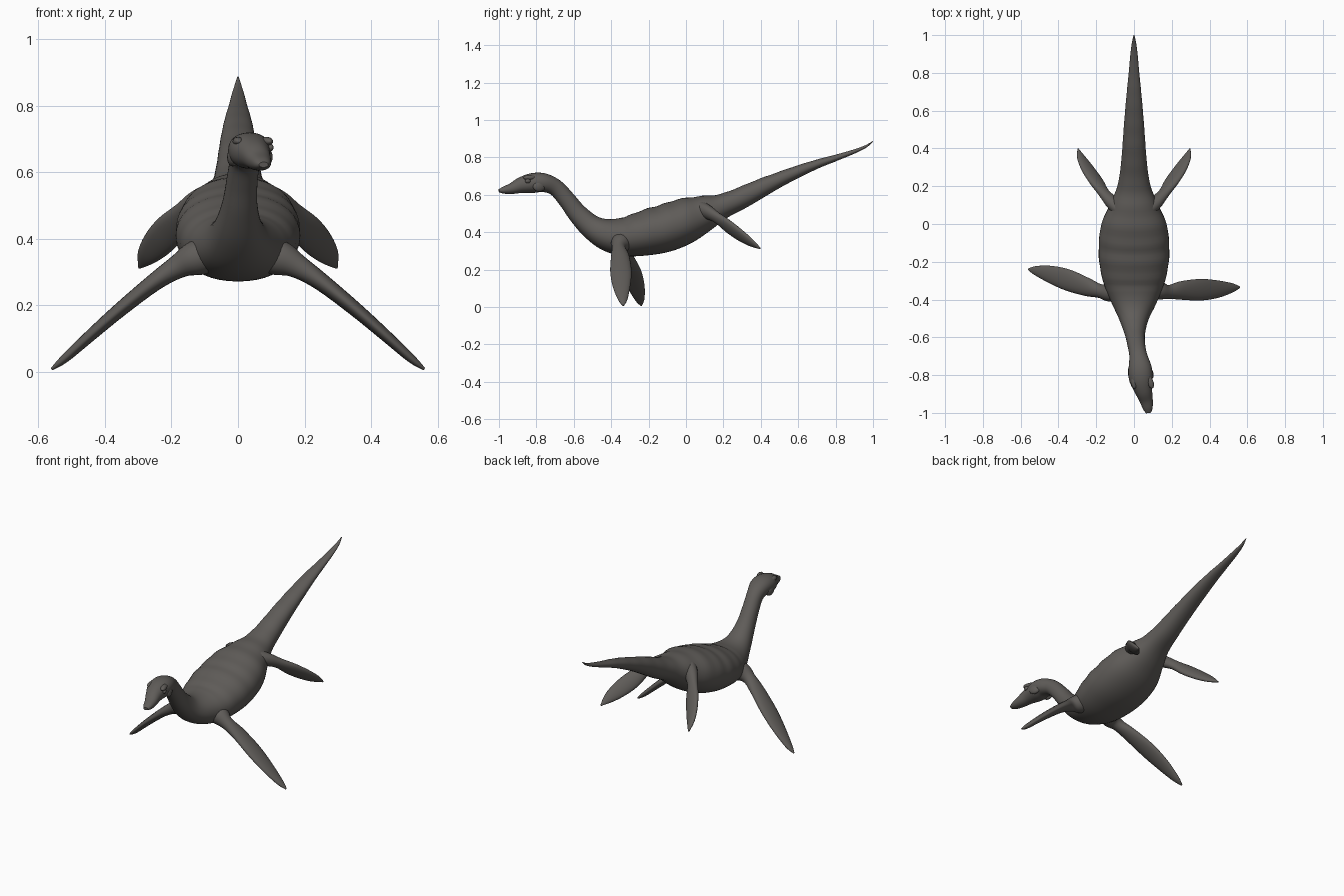
import bpy, bmesh, math
from mathutils import Vector

if "Cube" in bpy.data.objects:
    bpy.data.objects.remove(bpy.data.objects["Cube"])

skin = bpy.data.materials.new("dark warm grey skin")
skin.diffuse_color = (0.115, 0.107, 0.099, 1)
skin.use_nodes = True
skin.node_tree.nodes["Principled BSDF"].inputs["Base Color"].default_value = skin.diffuse_color


def finish(ob):
    ob.data.materials.append(skin)
    bpy.ops.object.select_all(action='DESELECT')
    bpy.context.view_layer.objects.active = ob
    ob.select_set(True)
    bpy.ops.object.shade_smooth_by_angle(angle=math.radians(60))


def spline(rows, steps):
    """Smooth interpolation through rows of numbers."""
    pts = [rows[0]] + rows + [rows[-1]]
    out = []
    for i in range(1, len(pts) - 2):
        for s in range(steps):
            t = s / steps
            out.append([0.5 * (2 * b + (c - a) * t + (2*a - 5*b + 4*c - d) * t*t
                               + (3*b - a - 3*c + d) * t**3)
                        for a, b, c, d in zip(*pts[i - 1:i + 3])])
    out.append(list(rows[-1]))
    return out


def loft(name, rows, chord, sides=32, steps=5, power=1.0, ripple=None):
    """Skin rings (x, y, z, half width, half height) along a curved path."""
    st = spline(rows, steps)
    bm = bmesh.new()
    rings = []
    for i, (x, y, z, a, b) in enumerate(st):
        t = (Vector(st[min(i + 1, len(st) - 1)][:3]) - Vector(st[max(i - 1, 0)][:3])).normalized()
        c = Vector(chord)
        c = (c - t * c.dot(t)).normalized()
        n = t.cross(c)
        if n.z < 0:
            n = -n
        ring = []
        for k in range(sides):
            u = math.tau * k / sides
            cu, su = math.cos(u), math.sin(u)
            f = ripple(y, su) if ripple else 1
            w = math.copysign(abs(cu) ** power, cu) * max(a, .002) * f
            h = math.copysign(abs(su) ** power, su) * max(b, .002) * f
            ring.append(bm.verts.new(Vector((x, y, z)) + c * w + n * h))
        rings.append(ring)
    for r, q in zip(rings, rings[1:]):
        for k in range(sides):
            j = (k + 1) % sides
            bm.faces.new((r[k], r[j], q[j], q[k]))
    bm.faces.new(rings[0])
    bm.faces.new(rings[-1])
    bmesh.ops.recalc_face_normals(bm, faces=bm.faces)
    me = bpy.data.meshes.new(name)
    bm.to_mesh(me)
    bm.free()
    ob = bpy.data.objects.new(name, me)
    bpy.context.collection.objects.link(ob)
    finish(ob)


def skin_folds(y, up):
    """Faint folds across the back and tail base."""
    if -0.35 < y < 0.75 and up > -0.3:
        return 1 + 0.014 * math.sin(y * 62) * (up + 0.3)
    return 1


# Head, neck, trunk and tail as one continuous body
body = [
    (.077, -1.0, .622, .014, .008), (.073, -.975, .625, .026, .019),
    (.064, -.93, .634, .036, .030), (.050, -.88, .652, .047, .043),
    (.037, -.82, .663, .063, .053), (.032, -.76, .665, .061, .050),
    (.022, -.695, .637, .047, .045), (.012, -.636, .572, .047, .047),
    (.005, -.578, .498, .054, .053), (0, -.50, .425, .078, .066),
    (0, -.41, .384, .122, .089), (0, -.31, .378, .162, .107),
    (0, -.20, .400, .184, .123), (0, -.10, .425, .186, .127),
    (0, 0, .463, .172, .121), (0, .10, .502, .128, .096),
    (0, .20, .541, .088, .066), (0, .30, .585, .071, .058),
    (0, .40, .635, .062, .050), (0, .50, .682, .055, .040),
    (0, .60, .725, .047, .032), (0, .70, .764, .038, .024),
    (0, .80, .797, .028, .017), (0, .90, .832, .019, .011),
    (0, .96, .858, .011, .007), (0, 1.0, .886, .002, .002)]
loft("body", body, (1, 0, 0), sides=40, power=.93, ripple=skin_folds)

# Front flippers: the left one is swept further back
for side, name, ys in (
        (1, "right_front_flipper", (-.33, -.35, -.36, -.352, -.348, -.345, -.338, -.335)),
        (-1, "left_front_flipper", (-.34, -.36, -.355, -.333, -.297, -.268, -.247, -.24))):
    shape = [(.07, .355, .062, .055), (.13, .34, .052, .052), (.18, .316, .037, .036),
             (.25, .270, .049, .027), (.35, .190, .057, .022), (.44, .112, .047, .018),
             (.52, .040, .025, .013), (.56, .008, .004, .004)]
    rows = [(side * x, y, z, a, b) for (x, z, a, b), y in zip(shape, ys)]
    loft(name, rows, (0, 1, 0), sides=20)

# Rear flippers, mirrored
for side, name in ((1, "right_rear_flipper"), (-1, "left_rear_flipper")):
    shape = [(.06, .07, .525, .050, .045), (.115, .115, .508, .042, .035),
             (.160, .165, .478, .035, .025), (.200, .225, .432, .048, .022),
             (.240, .285, .388, .046, .019), (.275, .345, .347, .031, .014),
             (.296, .397, .313, .004, .004)]
    loft(name, [(side * r[0], *r[1:]) for r in shape], (side * .6, 0, .54), sides=20)

# Brow ridges and eyes on the sides of the head
for side, label in ((1, "right"), (-1, "left")):
    for part, loc, size in (
            ("brow", (.043 + side * .042, -.835, .692), (.017, .038, .014)),
            ("eye", (.045 + side * .051, -.845, .674), (.010, .016, .012)),
            ("jaw_muscle", (.034 + side * .050, -.785, .645), (.017, .036, .028))):
        bpy.ops.mesh.primitive_uv_sphere_add(segments=16, ring_count=10, location=loc)
        ob = bpy.context.object
        ob.name = label + "_" + part
        ob.scale = size
        ob.rotation_euler = (0, 0, .2 - side * -.15)
        finish(ob)
